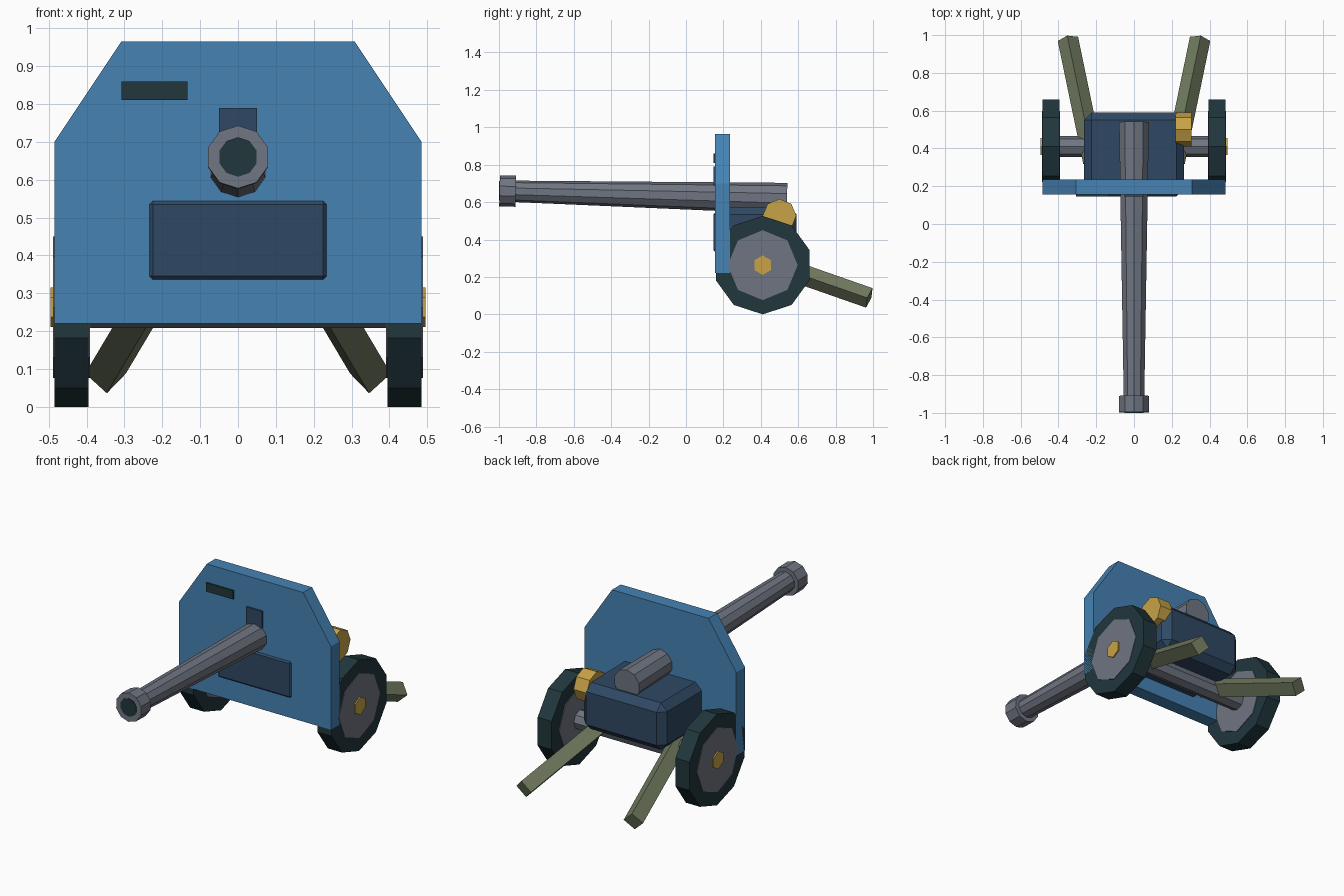
import bpy, bmesh, math
from mathutils import Vector

default = bpy.data.objects.get("Cube")
if default:
    bpy.data.objects.remove(default, do_unlink=True)


def material(name, r, g, b):
    m = bpy.data.materials.new(name)
    m.use_nodes = True
    m.diffuse_color = (r, g, b, 1)
    m.node_tree.nodes["Principled BSDF"].inputs["Base Color"].default_value = (r, g, b, 1)
    return m


blue = material("shield blue", 0.061, 0.223, 0.456)
navy = material("dark blue", 0.028, 0.066, 0.127)
teal = material("dark teal", 0.015, 0.038, 0.046)
steel = material("steel grey", 0.160, 0.178, 0.220)
gold = material("gold", 0.578, 0.362, 0.065)
olive = material("olive", 0.162, 0.195, 0.115)


def finish(name, bm, mat):
    bmesh.ops.recalc_face_normals(bm, faces=bm.faces)
    mesh = bpy.data.meshes.new(name)
    bm.to_mesh(mesh)
    bm.free()
    mesh.materials.append(mat)
    obj = bpy.data.objects.new(name, mesh)
    bpy.context.collection.objects.link(obj)
    return obj


def prism(name, start, end, r_start, r_end, sides, mat):
    """Flat-sided rod between two points, with one corner pointing up."""
    start, end = Vector(start), Vector(end)
    axis = (end - start).normalized()
    side = axis.cross(Vector((0, 0, 1))).normalized()
    up = side.cross(axis)
    bm = bmesh.new()
    rings = []
    for centre, radius in ((start, r_start), (end, r_end)):
        ring = []
        for i in range(sides):
            a = math.tau * i / sides
            ring.append(bm.verts.new(centre + radius * (math.sin(a) * side + math.cos(a) * up)))
        bm.faces.new(ring)
        rings.append(ring)
    for i in range(sides):
        j = (i + 1) % sides
        bm.faces.new((rings[0][i], rings[0][j], rings[1][j], rings[1][i]))
    return finish(name, bm, mat)


def box(name, low, high, mat, bevel=0):
    bm = bmesh.new()
    bmesh.ops.create_cube(bm, size=1)
    for v in bm.verts:
        v.co = [l + (c + 0.5) * (h - l) for c, l, h in zip(v.co, low, high)]
    obj = finish(name, bm, mat)
    if bevel:
        mod = obj.modifiers.new("Bevel", "BEVEL")
        mod.width = bevel
        mod.segments = 1
    return obj


# Shield: clipped-corner outline pushed back to its thickness
outline = [(-0.485, 0.22), (0.485, 0.22), (0.485, 0.70),
           (0.308, 0.965), (-0.308, 0.965), (-0.485, 0.70)]
bm = bmesh.new()
face = bm.faces.new([bm.verts.new((x, 0.155, z)) for x, z in outline])
extruded = bmesh.ops.extrude_face_region(bm, geom=[face])["geom"]
bmesh.ops.translate(bm, vec=(0, 0.08, 0), verts=[v for v in extruded if isinstance(v, bmesh.types.BMVert)])
finish("shield", bm, blue)
box("viewing_slit", (-0.308, 0.146, 0.81), (-0.133, 0.155, 0.86), teal)
box("sight_plate", (-0.05, 0.146, 0.69), (0.05, 0.155, 0.79), navy)

# Body block passing through the shield
box("body", (-0.265, 0.146, 0.305), (0.265, 0.59, 0.575), navy, 0.04)

# Barrel, muzzle and bore
prism("barrel", (0, 0.54, 0.62), (0, -0.93, 0.658), 0.083, 0.057, 10, steel)
prism("muzzle", (0, -0.91, 0.658), (0, -0.997, 0.66), 0.083, 0.083, 10, steel)
prism("bore", (0, -0.96, 0.66), (0, -1.0, 0.66), 0.052, 0.052, 10, teal)

# Aiming wheel on the left side of the body
prism("aiming_wheel", (0.22, 0.5, 0.527), (0.305, 0.5, 0.527), 0.09, 0.09, 8, gold)

# Axle, wheels and trail legs
Y, Z = 0.41, 0.263
prism("axle", (-0.42, Y, Z), (0.42, Y, Z), 0.055, 0.055, 8, steel)
for label, s in (("left", 1), ("right", -1)):
    prism(label + "_tyre", (s * 0.395, Y, Z), (s * 0.485, Y, Z), 0.263, 0.263, 10, teal)
    prism(label + "_wheel_disc", (s * 0.391, Y, Z), (s * 0.488, Y, Z), 0.187, 0.187, 8, steel)
    prism(label + "_hub_cap", (s * 0.47, Y, Z), (s * 0.495, Y, Z), 0.052, 0.052, 6, gold)
    prism(label + "_trail_leg", (s * 0.215, 0.33, 0.315), (s * 0.35, 0.98, 0.088), 0.055, 0.055, 4, olive)
